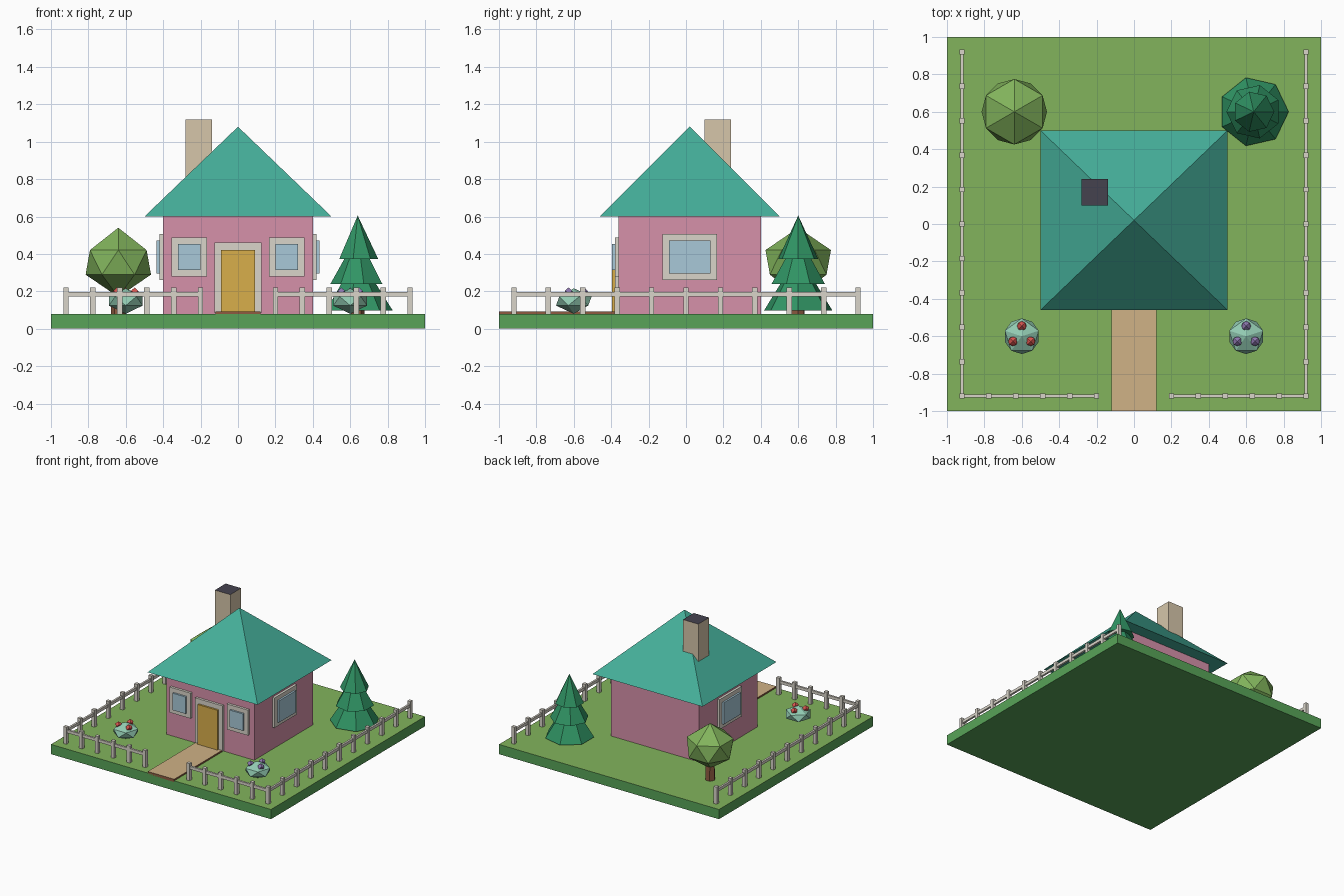
import bpy, bmesh
from math import sin, cos, pi

if "Cube" in bpy.data.objects:
    bpy.data.objects.remove(bpy.data.objects["Cube"])


def mat(name, hexcode):
    def lin(i):
        c = int(hexcode[i:i + 2], 16) / 255
        return c / 12.92 if c <= 0.04045 else ((c + 0.055) / 1.055) ** 2.4
    m = bpy.data.materials.new(name)
    m.diffuse_color = (lin(0), lin(2), lin(4), 1)
    m.use_nodes = True
    m.node_tree.nodes["Principled BSDF"].inputs["Base Color"].default_value = m.diffuse_color
    return m


GRASS = mat("grass", "82B45C")
TURF = mat("turf_side", "58A458")
PINK = mat("wall_pink", "D691AA")
TEAL = mat("roof_teal", "45AF9A")
TAN = mat("chimney_tan", "D6C6AA")
DARK = mat("flue_dark", "45424F")
SAND = mat("path_sand", "D0B286")
BROWN = mat("bark_brown", "8E5A40")
CREAM = mat("trim_cream", "DAD5CA")
GLASS = mat("glass_blue", "A8C9D8")
YELLOW = mat("door_yellow", "D9AF4B")
LEAF = mat("leaf_green", "82B45C")
PINE = mat("pine_green", "309464")
MINT = mat("bush_mint", "92CBB2")
RED = mat("flower_red", "D6544E")
PURPLE = mat("flower_purple", "8F78B0")


def finish(name, bm, *mats):
    bmesh.ops.recalc_face_normals(bm, faces=bm.faces)
    me = bpy.data.meshes.new(name)
    bm.to_mesh(me)
    bm.free()
    for m in mats:
        me.materials.append(m)
    ob = bpy.data.objects.new(name, me)
    bpy.context.collection.objects.link(ob)
    return ob


def add_box(bm, x0, x1, y0, y1, z0, z1):
    vs = bmesh.ops.create_cube(bm, size=1)["verts"]
    for v in vs:
        v.co = (x1 if v.co.x > 0 else x0, y1 if v.co.y > 0 else y0,
                z1 if v.co.z > 0 else z0)


def box(name, dims, m, top=None):
    bm = bmesh.new()
    add_box(bm, *dims)
    bm.normal_update()
    if top:
        for f in bm.faces:
            f.material_index = int(f.normal.z > 0.5)
    return finish(name, bm, *([m, top] if top else [m]))


def lathe(name, loc, n, rings, m):
    """Join rings (radius, z, start angle); radius 0 makes a point."""
    bm = bmesh.new()
    loops = []
    for r, z, a in rings:
        loops.append([bm.verts.new((loc[0] + r * cos(a + 2 * pi * i / n),
                                    loc[1] + r * sin(a + 2 * pi * i / n), loc[2] + z))
                      for i in range(n if r else 1)])
    for lo, hi in zip(loops, loops[1:]):
        for i in range(n):
            j = (i + 1) % n
            if len(lo) == 1:
                bm.faces.new((lo[0], hi[j], hi[i]))
            elif len(hi) == 1:
                bm.faces.new((lo[i], lo[j], hi[0]))
            else:
                bm.faces.new((lo[i], lo[j], hi[i]))
                bm.faces.new((lo[j], hi[j], hi[i]))
    for end in (loops[0], loops[-1]):
        if len(end) > 1:
            bm.faces.new(end)
    return finish(name, bm, m)


def gem(name, loc, n, r, h, m, a=pi / 2):
    """Faceted ball: two staggered rings between two poles."""
    return lathe(name, loc, n, [(0, -h, 0), (r * .935, -h * .355, a - pi / n),
                                (r * .935, h * .355, a), (0, h, 0)], m)


# Ground and path
box("ground", (-1, 1, -1, 1, 0, .08), TURF, GRASS)
box("path", (-.12, .12, -1, -.36, .07, .093), BROWN, SAND)

# House body, pyramid roof, chimney
box("walls", (-.4, .4, -.36, .4, .08, .6), PINK)
bm = bmesh.new()
base = [bm.verts.new((x, y, .6)) for x, y in ((-.5, -.46), (.5, -.46), (.5, .5), (-.5, .5))]
apex = bm.verts.new((0, .02, 1.08))
bm.faces.new(base)
for i in range(4):
    bm.faces.new((base[i], base[(i + 1) % 4], apex))
finish("roof", bm, TEAL)
box("chimney", (-.28, -.14, .1, .24, .7, 1.12), TAN, DARK)

# Door with frame
box("door_frame", (-.125, .125, -.38, -.35, .085, .46), CREAM)
box("door", (-.09, .09, -.395, -.35, .085, .42), YELLOW)

# Front and side windows
for s, side in ((-1, "left"), (1, "right")):
    x = s * .26
    box(f"front_window_frame_{side}", (x - .095, x + .095, -.38, -.35, .278, .487), CREAM)
    box(f"front_window_pane_{side}", (x - .06, x + .06, -.395, -.35, .313, .452), GLASS)
    for part, d, w, h, m in (("frame", .42, .145, .123, CREAM), ("pane", .435, .11, .089, GLASS)):
        xs = sorted((s * .39, s * d))
        box(f"side_window_{part}_{side}", (*xs, .02 - w, .02 + w, .384 - h, .384 + h), m)

# Fence: posts and one rail along each run
runs = [((s * .92, -.92), (s * .92, .92), 11) for s in (-1, 1)]
runs += [((s * .92, -.92), (s * .2, -.92), 6) for s in (-1, 1)]
for k, (a, b, n) in enumerate(runs):
    bm = bmesh.new()
    for i in range(n):
        if k > 1 and i == 0:
            continue  # corner post belongs to the side run
        t = i / (n - 1)
        x, y = a[0] + (b[0] - a[0]) * t, a[1] + (b[1] - a[1]) * t
        add_box(bm, x - .014, x + .014, y - .014, y + .014, .07, .22)
    (x0, x1), (y0, y1) = sorted((a[0], b[0])), sorted((a[1], b[1]))
    wx, wy = (.008, 0) if x0 == x1 else (0, .008)
    add_box(bm, x0 - wx, x1 + wx, y0 - wy, y1 + wy, .172, .196)
    finish(f"fence_{k + 1}", bm, CREAM)

# Round tree
lathe("round_tree_trunk", (-.64, .6, 0), 6, [(.04, .06, 0), (.035, .26, 0)], BROWN)
gem("round_tree_crown", (-.64, .6, .355), 6, .187, .185, LEAF)

# Conifer with three tiers
lathe("conifer_trunk", (.64, .6, 0), 6, [(.037, .06, 0), (.037, .15, 0)], BROWN)
for i, (r, z0, z1) in enumerate(((.187, .098, .395), (.146, .24, .5), (.11, .372, .605))):
    lathe(f"conifer_tier_{i + 1}", (.64, .6, 0), 7, [(r, z0, i * pi / 7), (0, z1, 0)], PINE)

# Flower bushes
for s, side, m in ((-1, "left", RED), (1, "right", PURPLE)):
    gem(f"bush_{side}", (s * .6, -.6, .148), 5, .102, .068, MINT)
    for i in range(3):
        a = pi / 2 + i * 2 * pi / 3
        gem(f"flower_{side}_{i + 1}", (s * .6 + .055 * cos(a), -.6 + .055 * sin(a), .195),
            4, .027, .026, m, pi / 4)
